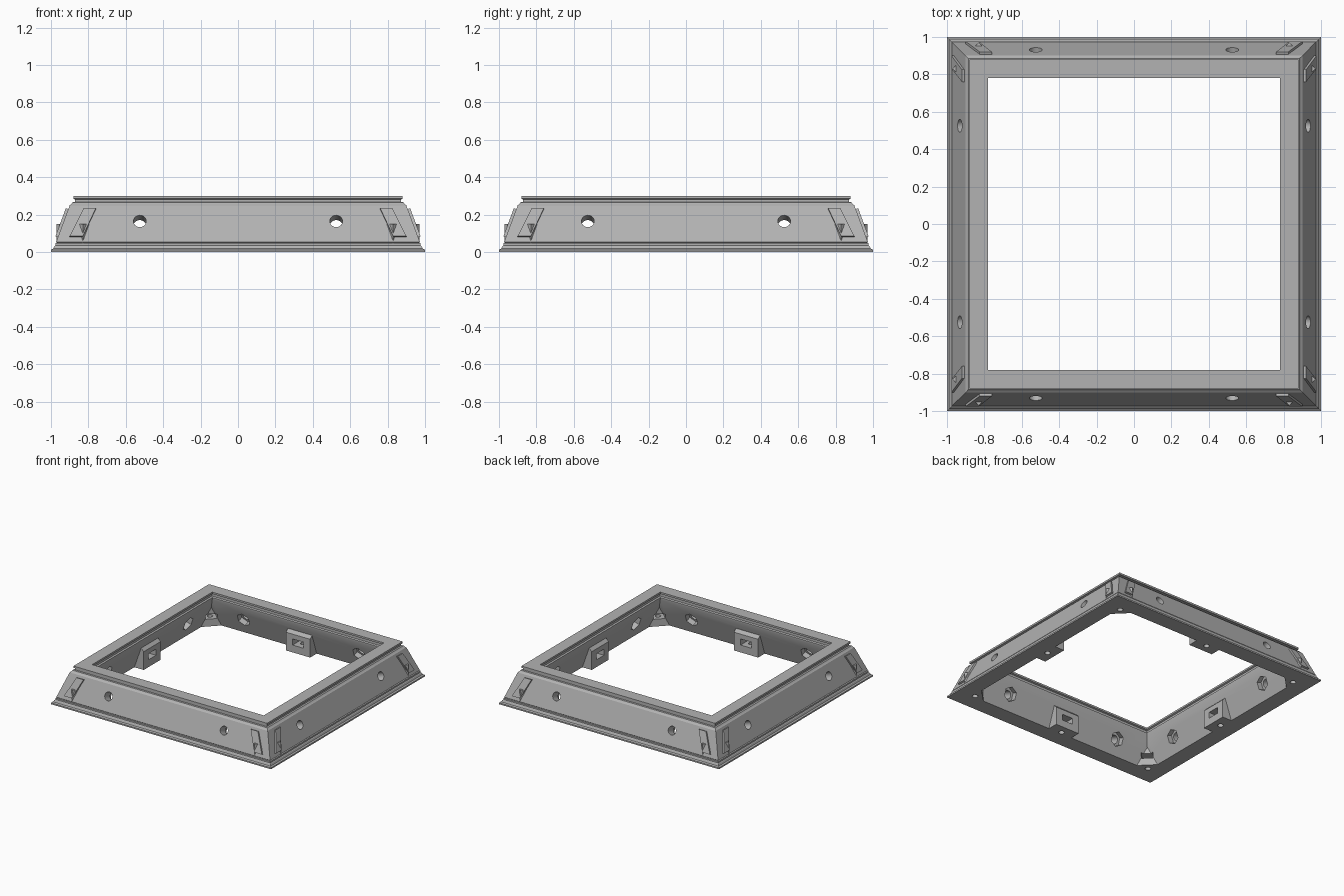
import bpy, bmesh, math
from mathutils import Vector, Matrix

cube = bpy.data.objects.get("Cube")
if cube:
    bpy.data.objects.remove(cube, do_unlink=True)

grey = bpy.data.materials.new("plain_grey")
grey.use_nodes = True
grey.diffuse_color = (0.45, 0.45, 0.45, 1)
grey.node_tree.nodes["Principled BSDF"].inputs["Base Color"].default_value = (0.45, 0.45, 0.45, 1)

# Sloping outer wall: distance from centre at a given height
LOW, HIGH = (0.972, 0.055), (0.9, 0.25)
SLOPE = (HIGH[0] - LOW[0]) / (HIGH[1] - LOW[1])
OUT = Vector((0, -1, -SLOPE)).normalized()


def wall(z):
    return LOW[0] + SLOPE * (z - LOW[1])


def make(name, bm):
    bmesh.ops.recalc_face_normals(bm, faces=bm.faces)
    mesh = bpy.data.meshes.new(name)
    bm.to_mesh(mesh)
    bm.free()
    mesh.materials.append(grey)
    obj = bpy.data.objects.new(name, mesh)
    bpy.context.collection.objects.link(obj)
    return obj


def prism(bm, points, push):
    face = bm.faces.new([bm.verts.new(p) for p in points])
    new = bmesh.ops.extrude_face_region(bm, geom=[face])["geom"]
    bmesh.ops.translate(bm, vec=push, verts=[v for v in new if isinstance(v, bmesh.types.BMVert)])
    bm.faces.ensure_lookup_table()


def block(bm, width, profile):
    # Profile of (distance, height) on the front side, extruded along x
    prism(bm, [Vector((-width / 2, -r, z)) for r, z in profile], Vector((width, 0, 0)))


def cylinder(bm, start, end, radius, sides):
    axis = end - start
    place = Matrix.Translation((start + end) / 2) @ axis.to_track_quat('Z', 'Y').to_matrix().to_4x4()
    bmesh.ops.create_cone(bm, cap_ends=True, segments=sides, radius1=radius, radius2=radius,
                          depth=axis.length, matrix=place)


def four_sides(bm):
    # Repeat the front side around the square
    source = bm.verts[:] + bm.edges[:] + bm.faces[:]
    for k in range(1, 4):
        copy = bmesh.ops.duplicate(bm, geom=source)["geom"]
        bmesh.ops.rotate(bm, cent=(0, 0, 0), matrix=Matrix.Rotation(k * math.pi / 2, 3, 'Z'),
                         verts=[v for v in copy if isinstance(v, bmesh.types.BMVert)])


def to_corner(bm, first):
    bm.verts.ensure_lookup_table()
    bmesh.ops.rotate(bm, cent=(0, 0, 0), matrix=Matrix.Rotation(math.pi / 4, 3, 'Z'),
                     verts=bm.verts[first:])


def boolean(target, tool, operation):
    tool.hide_render = True
    mod = target.modifiers.new(operation, 'BOOLEAN')
    mod.operation, mod.object, mod.solver = operation, tool, 'EXACT'
    bpy.context.view_layer.objects.active = target
    bpy.ops.object.modifier_apply(modifier=mod.name)
    bpy.data.objects.remove(tool, do_unlink=True)


# Moulded frame swept round a square
profile = [(1, 0), (1, 0.012), (0.988, 0.018), (0.982, 0.032), (0.976, 0.036), (0.976, 0.048),
           (0.966, 0.05), LOW, HIGH, (0.893, 0.255), (0.885, 0.266), (0.872, 0.268),
           (0.872, 0.282), (0.88, 0.285), (0.88, 0.3), (0.78, 0.3), (0.78, 0.285),
           (0.792, 0.28), (0.792, 0.26), (0.78, 0.255), (0.78, 0.24), (0.865, 0)]
bm = bmesh.new()
rings = [[bm.verts.new((sx * r, sy * r, z)) for r, z in profile]
         for sx, sy in ((-1, -1), (1, -1), (1, 1), (-1, 1))]
for a, b in zip(rings, rings[1:] + rings[:1]):
    for i in range(len(profile)):
        j = (i + 1) % len(profile)
        bm.faces.new((a[i], b[i], b[j], a[j]))
frame = make("frame", bm)

# Mounting blocks at side middles and gussets in the corners
D = math.sqrt(2)
bm = bmesh.new()
block(bm, 0.22, [(0.78, 0), (0.78, 0.15), (0.81, 0.18), (0.88, 0.18), (0.88, 0)])
first = len(bm.verts)
block(bm, 0.2, [(0.81 * D, 0), (0.81 * D, 0.15), (0.9 * D, 0.15), (0.9 * D, 0)])
to_corner(bm, first)
four_sides(bm)
boolean(frame, make("mounting_blocks", bm), 'UNION')

# Nut pockets in the blocks and behind the bolt holes
bm = bmesh.new()
block(bm, 0.1, [(0.74, 0.06), (0.74, 0.11), (0.88, 0.11), (0.88, 0.06)])
first = len(bm.verts)
block(bm, 0.09, [(0.76 * D, 0.06), (0.76 * D, 0.1), (0.875 * D, 0.1), (0.875 * D, 0.06)])
to_corner(bm, first)
centres = [Vector((s * 0.525, -wall(0.165), 0.165)) for s in (-1, 1)]
for c in centres:
    cylinder(bm, c - OUT * 0.2, c - OUT * 0.075, 0.058, 6)
four_sides(bm)
boolean(frame, make("nut_pockets", bm), 'DIFFERENCE')

# Bolt holes through the walls and screw holes from underneath
bm = bmesh.new()
for c in centres:
    cylinder(bm, c - OUT * 0.25, c + OUT * 0.1, 0.034, 24)
cylinder(bm, Vector((0, -0.85, -0.05)), Vector((0, -0.85, 0.08)), 0.022, 20)
first = len(bm.verts)
cylinder(bm, Vector((0, -0.85 * D, -0.05)), Vector((0, -0.85 * D, 0.08)), 0.022, 20)
to_corner(bm, first)
four_sides(bm)
boolean(frame, make("screw_holes", bm), 'DIFFERENCE')

# Slanted raised plates beside each corner
bm = bmesh.new()
for s in (-1, 1):
    outline = [(0.9, 0.08), (0.83, 0.08), (0.76, 0.23), (0.825, 0.23)]
    prism(bm, [Vector((s * x, -wall(z), z)) - OUT * 0.01 for x, z in outline], OUT * 0.024)
four_sides(bm)
make("corner_plates", bm)

bpy.ops.object.select_all(action='DESELECT')
frame.select_set(True)
bpy.context.view_layer.objects.active = frame
bpy.ops.object.shade_smooth_by_angle(angle=math.radians(25))
